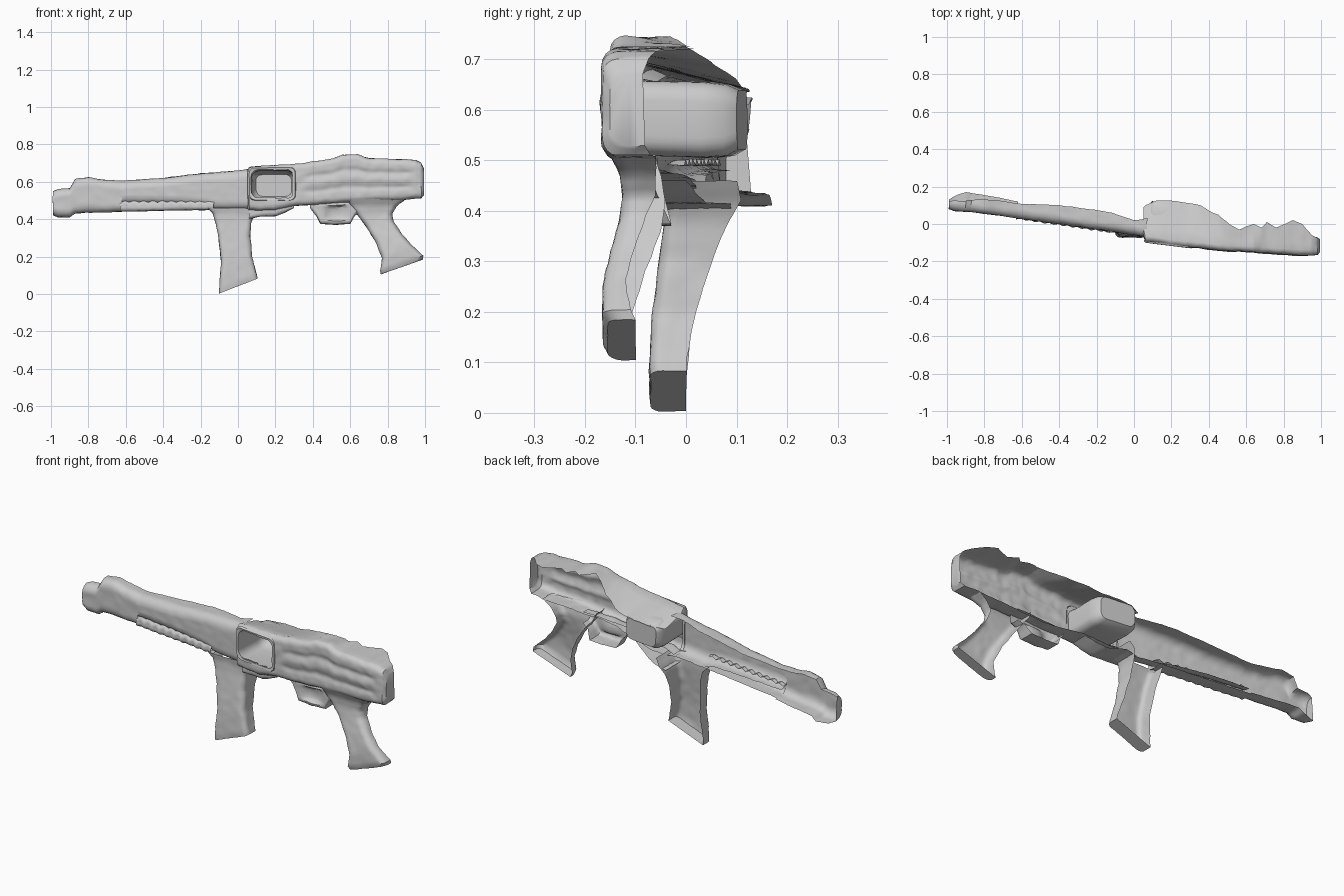
import bpy, bmesh, math
from mathutils import Vector, noise


def finish(name, bm, rough=0.0025):
    # slight lumpy scan-like surface
    for v in bm.verts:
        v.co += noise.noise_vector(v.co * 28) * rough
    me = bpy.data.meshes.new(name)
    bm.to_mesh(me)
    bm.free()
    ob = bpy.data.objects.new(name, me)
    bpy.context.collection.objects.link(ob)
    bpy.ops.object.select_all(action='DESELECT')
    ob.select_set(True)
    bpy.context.view_layer.objects.active = ob
    bpy.ops.object.shade_smooth_by_angle(angle=math.radians(40))
    return ob


def resample(stations, step):
    out = []
    for a, b in zip(stations, stations[1:]):
        n = max(1, round(math.dist(a[:4], b[:4]) / step))
        out += [[p + (q - p) * k / n for p, q in zip(a, b)] for k in range(n)]
    return out + [list(stations[-1])]


def section(s, r, relief, rows):
    # C-shaped section: edge A, rounded front face, edge B, open at the back
    ax, az, bx, bz, yf, ya, yb, drop = s
    A, B = Vector((ax, 0, az)), Vector((bx, 0, bz))
    w = (B - A).length
    d = (B - A) / w
    r = min(r, w * 0.45)

    def pt(u, y):
        return A + d * u + Vector((0, y, 0))
    pts = []
    for k in range(4):
        f = k / 4
        p = pt(0, ya + (yf + r - ya) * f)
        p.z -= drop * (1 - f)
        pts.append(p)
    for k in range(5):
        t = k / 4 * math.pi / 2
        pts.append(pt(r - r * math.cos(t), yf + r - r * math.sin(t)))
    for k in range(1, rows):
        u = r + (w - 2 * r) * k / rows
        pts.append(pt(u, yf + (relief(ax, u / w) if relief else 0)))
    for k in range(5):
        t = k / 4 * math.pi / 2
        pts.append(pt(w - r + r * math.sin(t), yf + r - r * math.cos(t)))
    for k in range(1, 5):
        pts.append(pt(w, yf + r + (yb - yf - r) * k / 4))
    return pts


def shell(name, stations, r=0.03, step=0.025, relief=None, rows=8, caps="", hole=None):
    stations = [tuple(s) + (0,) * (8 - len(s)) for s in stations]
    bm = bmesh.new()
    rings = [[bm.verts.new(p) for p in section(s, r, relief, rows)]
             for s in resample(stations, step)]
    for p, q in zip(rings, rings[1:]):
        for j in range(len(p) - 1):
            vs = (p[j], p[j + 1], q[j + 1], q[j])
            c = sum((v.co for v in vs), Vector()) / 4
            if not (hole and hole(c)):
                bm.faces.new(vs)
    if "first" in caps:
        bm.faces.new(rings[0][::-1])
    if "last" in caps:
        bm.faces.new(rings[-1])
    return finish(name, bm)


def along(*rows):
    # (x, bottom, top, front y, top back y, bottom back y, drop) -> stations
    return [(x, zt, x, zb, yf, yt, yb, *d) for x, zb, zt, yf, yt, yb, *d in rows]


# muzzle with front sight
shell("muzzle", along(
    (-0.99, 0.42, 0.55, 0.08, 0.12, 0.13), (-0.96, 0.41, 0.56, 0.07, 0.125, 0.15),
    (-0.90, 0.41, 0.565, 0.065, 0.125, 0.17), (-0.87, 0.43, 0.615, 0.065, 0.13, 0.165),
    (-0.80, 0.435, 0.625, 0.055, 0.13, 0.155), (-0.72, 0.435, 0.61, 0.045, 0.125, 0.14),
    (-0.62, 0.44, 0.605, 0.03, 0.11, 0.12)), r=0.04, caps="first")

# barrel shroud
shell("barrel", along(
    (-0.63, 0.48, 0.605, 0.03, 0.11, 0.09), (-0.40, 0.48, 0.62, 0.00, 0.10, 0.07),
    (-0.20, 0.47, 0.645, -0.03, 0.075, 0.04), (-0.12, 0.45, 0.65, -0.04, 0.06, 0.04),
    (0.0, 0.45, 0.66, -0.06, 0.02, 0.02), (0.07, 0.45, 0.67, -0.07, 0.03, 0.02)), r=0.045)

# ridged rail under the barrel
shell("under_rail", along(
    *[(-0.63 + 0.025 * k, 0.44 + 0.0005 * k, 0.49 + 0.012 * (k % 2),
       0.025 - 0.0037 * k + 0.008 * (k % 2), 0.07 - 0.0037 * k, 0.11 - 0.0035 * k)
      for k in range(21)]), r=0.02, rows=4)


# receiver with long raised ribs and a rectangular port opening
def ribs(x, t):
    if x < 0.34 or x > 0.95:
        return 0
    fade = min(1, (x - 0.34) / 0.05, (0.95 - x) / 0.05)
    return fade * (0.007 * math.exp(-((t - 0.33) / 0.06) ** 2)
                   - 0.004 * math.exp(-((t - 0.5) / 0.07) ** 2)
                   + 0.007 * math.exp(-((t - 0.68) / 0.06) ** 2))


def in_port(c):
    return 0.07 < c.x < 0.295 and 0.515 < c.z < 0.665 and c.y < -0.05


shell("receiver", along(
    (0.05, 0.455, 0.665, -0.06, 0.09, 0.02, 0.03), (0.06, 0.45, 0.68, -0.095, 0.10, 0.02, 0.05),
    (0.12, 0.445, 0.685, -0.10, 0.125, 0.02, 0.05), (0.20, 0.45, 0.69, -0.115, 0.125, 0.02, 0.05),
    (0.30, 0.47, 0.695, -0.125, 0.11, 0.0, 0.05), (0.36, 0.475, 0.70, -0.13, 0.10, -0.02, 0.04),
    (0.40, 0.475, 0.71, -0.135, 0.07, -0.03, 0.03),
    (0.45, 0.48, 0.715, -0.14, 0.05, -0.05, 0.02), (0.51, 0.485, 0.725, -0.145, 0.0, -0.06),
    (0.56, 0.49, 0.745, -0.145, -0.03, -0.06), (0.64, 0.49, 0.748, -0.15, 0.0, -0.06, 0.02),
    (0.68, 0.495, 0.73, -0.155, -0.02, -0.06), (0.71, 0.495, 0.725, -0.155, 0.01, -0.06),
    (0.76, 0.50, 0.725, -0.16, -0.02, -0.06), (0.85, 0.50, 0.72, -0.165, 0.02, -0.06),
    (0.90, 0.505, 0.72, -0.168, 0.0, -0.06), (0.95, 0.51, 0.715, -0.168, -0.06, -0.07),
    (0.98, 0.51, 0.70, -0.165, -0.075, -0.07), (0.995, 0.53, 0.67, -0.15, -0.085, -0.08)),
    r=0.03, step=0.015, rows=18, relief=ribs, caps="last", hole=in_port)


# port pocket: soft frame, deep walls and floor bulging out at the back
def ring(bm, x0, x1, z0, z1, r, y0, y1):
    vs = []
    for q, (cx, cz) in enumerate(((x1 - r, z1 - r), (x0 + r, z1 - r),
                                  (x0 + r, z0 + r), (x1 - r, z0 + r))):
        for k in range(6):
            a = math.pi / 2 * (q + k / 5)
            x = cx + r * math.cos(a)
            y = y0 + (y1 - y0) * (x - x0) / (x1 - x0)
            vs.append(bm.verts.new((x, y, cz + r * math.sin(a))))
    return vs


bm = bmesh.new()
rings = [ring(bm, *a) for a in (
    (0.052, 0.312, 0.498, 0.68, 0.03, -0.088, -0.12),
    (0.060, 0.306, 0.503, 0.675, 0.03, -0.100, -0.13),
    (0.070, 0.298, 0.512, 0.665, 0.04, -0.098, -0.128),
    (0.073, 0.299, 0.510, 0.658, 0.04, -0.06, -0.08),
    (0.075, 0.305, 0.505, 0.655, 0.04, 0.06, 0.03),
    (0.080, 0.302, 0.508, 0.65, 0.04, 0.10, 0.075),
    (0.095, 0.288, 0.522, 0.638, 0.035, 0.122, 0.10))]
for p, q in zip(rings, rings[1:]):
    for i in range(len(p)):
        j = (i + 1) % len(p)
        bm.faces.new((p[i], p[j], q[j], q[i]))
bm.faces.new(rings[-1])
finish("port_pocket", bm)

# forward handle, listed bottom to top as left edge, right edge, front and back depth
shell("front_handle", [
    (-0.10, 0.003, 0.105, 0.083, -0.07, 0.00, 0.00), (-0.10, 0.04, 0.10, 0.105, -0.073, 0.0, 0.0),
    (-0.09, 0.17, 0.075, 0.20, -0.067, 0.01, 0.02), (-0.105, 0.30, 0.065, 0.31, -0.052, 0.03, 0.055),
    (-0.12, 0.38, 0.07, 0.38, -0.042, 0.05, 0.085), (-0.135, 0.43, 0.085, 0.42, -0.04, 0.05, 0.11),
    (-0.165, 0.46, 0.11, 0.46, -0.045, 0.05, 0.10)], r=0.025, caps="first")

# fillet below the port
shell("lower_fillet", along(
    (0.06, 0.40, 0.46, -0.05, 0.02, 0.09), (0.12, 0.415, 0.47, -0.075, 0.0, 0.09),
    (0.20, 0.415, 0.47, -0.085, -0.02, 0.04), (0.25, 0.435, 0.475, -0.095, -0.03, 0.02),
    (0.30, 0.46, 0.48, -0.10, -0.04, 0.0)), r=0.02, rows=4)


# trigger guard with a shallow filled recess
def dish(x, t):
    return 0.025 * max(0, 1 - ((x - 0.53) / 0.07) ** 2) * math.sin(math.pi * t)


shell("trigger_guard", along(
    (0.385, 0.46, 0.49, -0.10, -0.06, -0.05), (0.42, 0.415, 0.49, -0.11, -0.06, -0.04),
    (0.44, 0.375, 0.49, -0.115, -0.06, -0.03), (0.52, 0.37, 0.495, -0.12, -0.06, -0.03),
    (0.60, 0.375, 0.50, -0.12, -0.06, -0.03), (0.625, 0.42, 0.50, -0.12, -0.06, -0.05),
    (0.66, 0.44, 0.50, -0.12, -0.06, -0.06)), r=0.02, relief=dish)

# rear grip, bottom to top
shell("rear_grip", [
    (0.765, 0.105, 0.99, 0.185, -0.155, -0.10, -0.10), (0.76, 0.125, 0.99, 0.205, -0.165, -0.11, -0.11),
    (0.77, 0.19, 0.925, 0.265, -0.165, -0.11, -0.12), (0.735, 0.28, 0.87, 0.33, -0.15, -0.08, -0.10),
    (0.685, 0.36, 0.83, 0.39, -0.132, -0.05, -0.08), (0.64, 0.42, 0.825, 0.43, -0.125, -0.04, -0.06),
    (0.60, 0.47, 0.85, 0.47, -0.13, -0.05, -0.06), (0.58, 0.51, 0.90, 0.51, -0.15, -0.06, -0.06)],
    r=0.03, caps="first")
